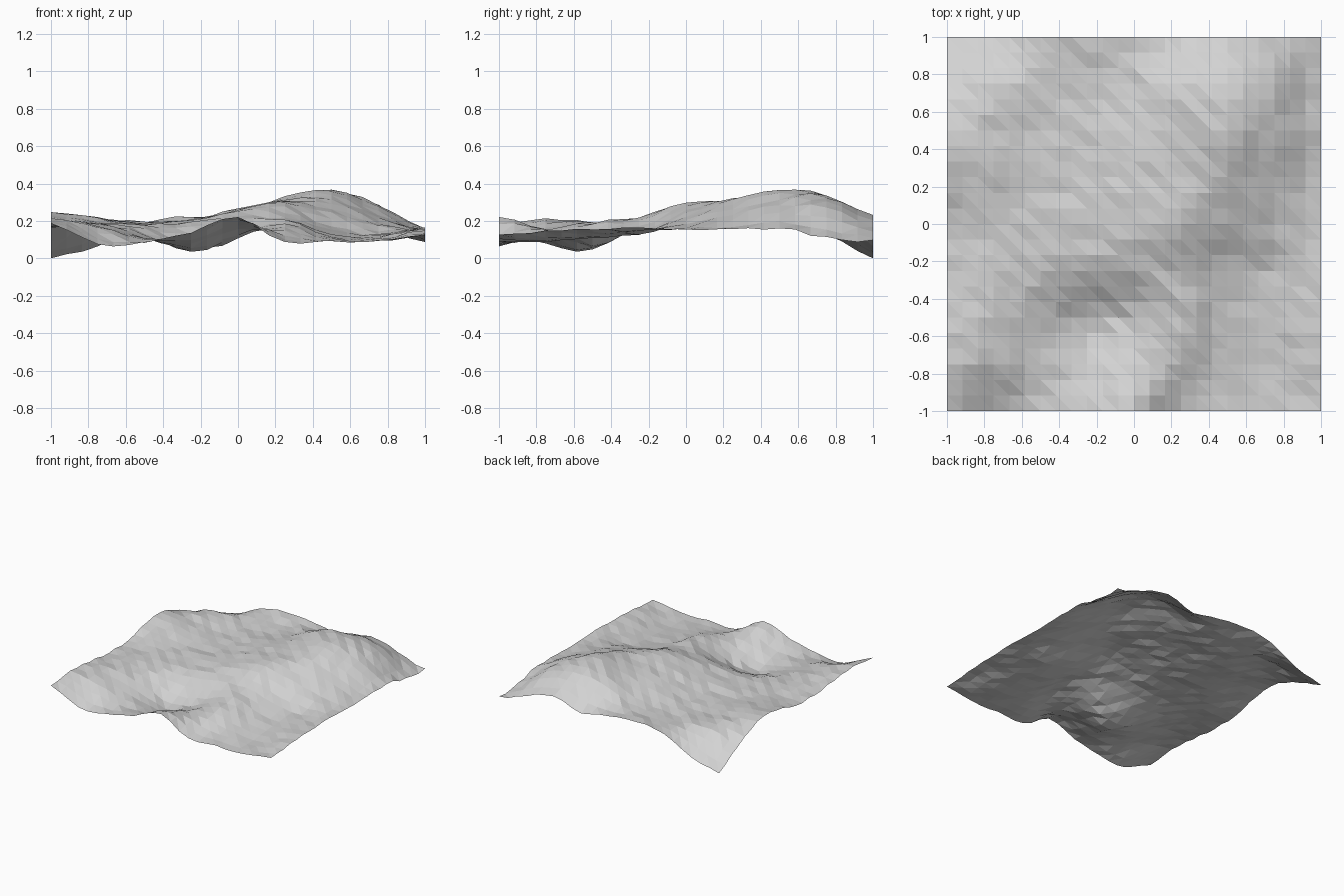
import bpy, bmesh, math, random

if "Cube" in bpy.data.objects:
    bpy.data.objects.remove(bpy.data.objects["Cube"])

random.seed(4)
N = 24          # cells along each side
STEP = 2.0 / N

# Control heights in hundredths: rows run front to back, columns left to right
HEIGHTS = [
    [20, 9, 9, 15, 23.5, 9, 10, 10, 13],
    [22, 17, 12, 9, 16, 16, 11, 11, 16],
    [20, 19, 13, 5, 11, 20, 13, 13, 16],
    [18, 19, 18, 18, 21, 23, 16, 14, 17],
    [18, 19, 19, 21, 27, 30, 25, 20, 16],
    [24, 22, 19, 21, 27, 31, 32, 24, 16],
    [24, 22, 19, 21, 26, 33, 37, 29, 17],
    [14, 21, 20, 20, 23, 32, 35, 28, 12],
    [1, 8, 20, 23.5, 21, 17, 24, 18, 10],
]


def smooth_row(values, t):
    """Smooth curve through evenly spaced values, t counted in steps."""
    last = len(values) - 1
    i = min(int(t), last - 1)
    f = t - i
    p0, p1 = values[max(i - 1, 0)], values[i]
    p2, p3 = values[i + 1], values[min(i + 2, last)]
    return p1 + 0.5 * f * (p2 - p0 + f * (2 * p0 - 5 * p1 + 4 * p2 - p3
                                          + f * (3 * (p1 - p2) + p3 - p0)))


def height(i, j):
    u, v = i * 8 / N, j * 8 / N
    base = smooth_row([smooth_row(row, u) for row in HEIGHTS], v) / 100
    return base + random.uniform(-0.008, 0.008)


# Terrain sheet: faceted grid with every cell split along the same diagonal
bm = bmesh.new()
grid = [[bm.verts.new((-1 + i * STEP, -1 + j * STEP, height(i, j)))
         for i in range(N + 1)] for j in range(N + 1)]
for j in range(N):
    for i in range(N):
        a, b = grid[j][i], grid[j][i + 1]
        c, d = grid[j + 1][i + 1], grid[j + 1][i]
        bm.faces.new((a, b, d))
        bm.faces.new((b, c, d))

# Rest the lowest point on the ground
low = min(v.co.z for v in bm.verts)
for v in bm.verts:
    v.co.z -= low

mesh = bpy.data.meshes.new("terrain")
bm.to_mesh(mesh)
bm.free()
terrain = bpy.data.objects.new("terrain", mesh)
bpy.context.collection.objects.link(terrain)

grey = bpy.data.materials.new("light grey")
grey.diffuse_color = (0.65, 0.65, 0.65, 1)
grey.use_nodes = True
grey.node_tree.nodes["Principled BSDF"].inputs["Base Color"].default_value = grey.diffuse_color
mesh.materials.append(grey)
